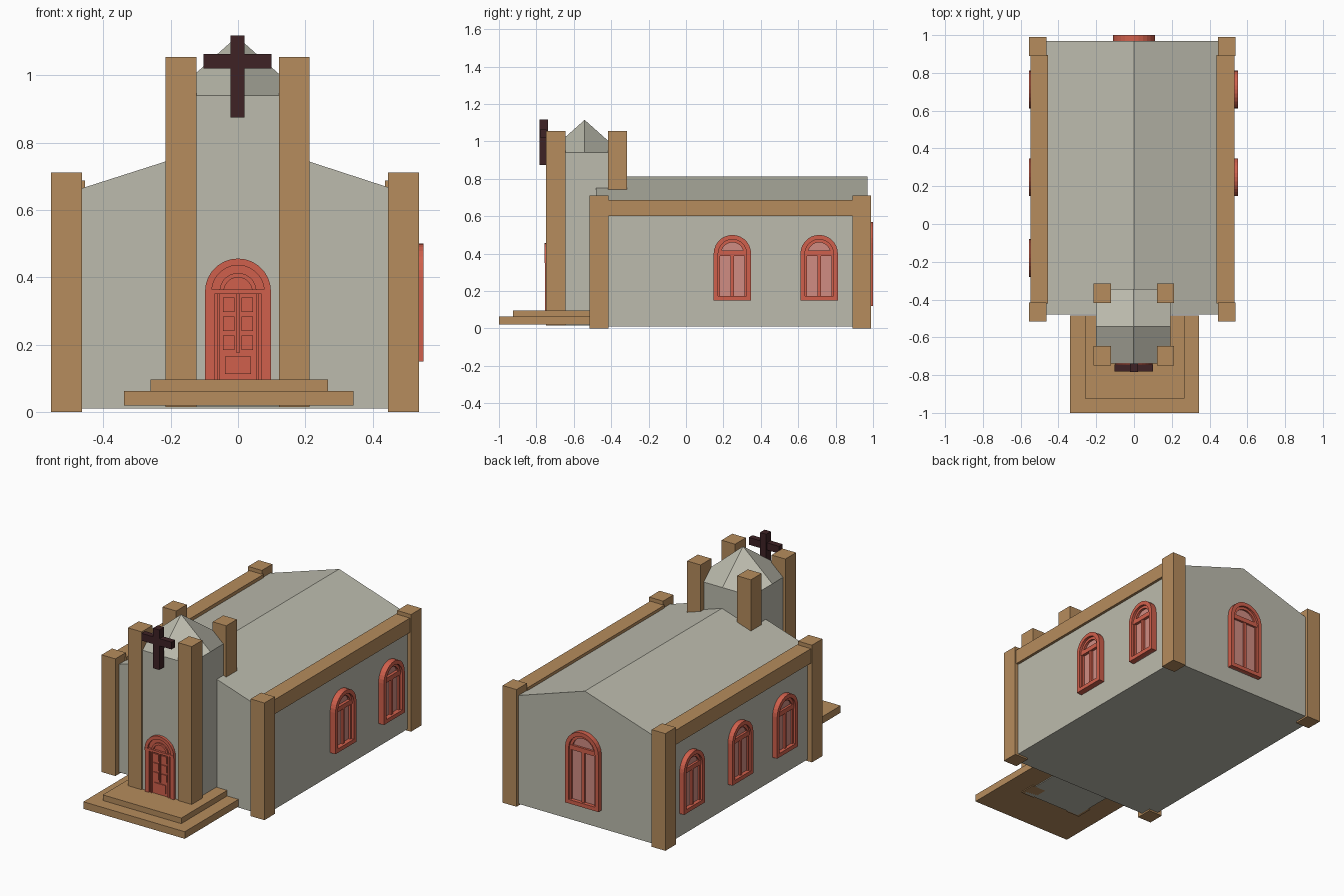
import bpy, bmesh, math
from mathutils import Vector

cube = bpy.data.objects.get("Cube")
if cube:
    bpy.data.objects.remove(cube, do_unlink=True)


def material(name, rgb):
    lin = [(c / 255 / 12.92) if c < 11 else ((c / 255 + 0.055) / 1.055) ** 2.4 for c in rgb]
    m = bpy.data.materials.new(name)
    m.use_nodes = True
    m.diffuse_color = (*lin, 1)
    m.node_tree.nodes["Principled BSDF"].inputs["Base Color"].default_value = (*lin, 1)
    return m


PLASTER = material("grey plaster", (188, 187, 173))
STONE = material("tan stone", (182, 140, 93))
RED = material("red paint", (208, 96, 76))
GLASS = material("pink glass", (208, 140, 130))
DARK = material("dark wood", (62, 34, 37))


def finish(bm, name, mats):
    bmesh.ops.recalc_face_normals(bm, faces=bm.faces)
    me = bpy.data.meshes.new(name)
    bm.to_mesh(me)
    bm.free()
    for m in mats:
        me.materials.append(m)
    ob = bpy.data.objects.new(name, me)
    bpy.context.collection.objects.link(ob)
    return ob


def extrude(bm, pts, offset, mat=0):
    """Prism from a closed outline swept along offset."""
    a = [bm.verts.new(p) for p in pts]
    b = [bm.verts.new(p + offset) for p in pts]
    faces = [bm.faces.new(a), bm.faces.new(b)]
    for i in range(len(a)):
        j = (i + 1) % len(a)
        faces.append(bm.faces.new((a[i], a[j], b[j], b[i])))
    for f in faces:
        f.material_index = mat


def box(name, x, y, z, mat):
    bm = bmesh.new()
    pts = [Vector((px, py, z[0])) for px, py in
           ((x[0], y[0]), (x[1], y[0]), (x[1], y[1]), (x[0], y[1]))]
    extrude(bm, pts, Vector((0, 0, z[1] - z[0])))
    return finish(bm, name, [mat])


def arch(r, bottom, spring, n=14):
    """Round-headed outline, open at the bottom."""
    curve = [(r * math.cos(math.pi * i / n), spring + r * math.sin(math.pi * i / n))
             for i in range(n + 1)]
    return [(r, bottom)] + curve + [(-r, bottom)]


class Joinery:
    """Builds door and window parts on a wall with a given outward normal."""

    def __init__(self, origin, normal):
        self.o, self.n = Vector(origin), Vector(normal)
        self.u = Vector((0, 0, 1)).cross(self.n)
        self.bm = bmesh.new()

    def at(self, p, d):
        return self.o + self.u * p[0] + Vector((0, 0, p[1])) + self.n * d

    def slab(self, outline, d, mat=0):
        extrude(self.bm, [self.at(p, -0.005) for p in outline], self.n * (d + 0.005), mat)

    def bar(self, u0, u1, v0, v1, d, mat=0):
        self.slab([(u0, v0), (u1, v0), (u1, v1), (u0, v1)], d, mat)

    def band(self, outer, inner, d):
        rows = [[self.bm.verts.new(self.at(p, e)) for p in line]
                for line, e in ((outer, -0.005), (outer, d), (inner, d), (inner, -0.005))]
        for a, b in zip(rows, rows[1:] + rows[:1]):
            for i in range(len(a) - 1):
                self.bm.faces.new((a[i], a[i + 1], b[i + 1], b[i]))
        for i in (0, -1):
            self.bm.faces.new([r[i] for r in rows])


def window(name, origin, normal, r, bottom, spring, d):
    w = Joinery(origin, normal)
    inner = r - 0.024
    w.slab(arch(inner + 0.004, bottom, spring), 0.008, 1)
    w.band(arch(r, bottom, spring), arch(inner, bottom, spring), d)
    w.band(arch(inner, spring, spring), arch(inner - 0.016, spring, spring), d * 0.6)
    w.bar(-inner, inner, spring - 0.012, spring + 0.016, d * 0.7)
    w.bar(-r, r, bottom, bottom + 0.024, d)
    w.bar(-0.009, 0.009, bottom, spring, d * 0.6)
    for s in (-1, 1):
        w.bar(s * inner, s * (inner - 0.01), bottom, spring, d * 0.6)
    finish(w.bm, name, [RED, GLASS])


# Hall: gabled profile swept along its length
hall = bmesh.new()
X0, X1 = -0.525, 0.515
gable = [(X0, 0.01), (X1, 0.01), (X1, 0.645), (0, 0.813), (X0, 0.645)]
extrude(hall, [Vector((x, -0.48, z)) for x, z in gable], Vector((0, 1.45, 0)))
finish(hall, "hall", [PLASTER])

# Corner posts and eaves beams
for side, (a, b) in (("right", (-0.555, -0.463)), ("left", (0.445, 0.538))):
    for end, y in (("front", (-0.515, -0.415)), ("back", (0.89, 0.99))):
        box(f"{end}_{side}_post", (a, b), y, (0, 0.711), STONE)
    beam = (-0.548, -0.455) if side == "right" else (0.437, 0.531)
    box(f"{side}_eaves_beam", beam, (-0.42, 0.895), (0.6, 0.688), STONE)

# Tower body and its four-part pointed roof
CX, CY, H = -0.003, -0.542, 0.197
TX, TY = (CX - H, CX + H), (CY - H, CY + H)
box("tower", TX, TY, (0.015, 0.94), PLASTER)
cap = bmesh.new()
tip = cap.verts.new((CX, CY, 1.115))
ring = []
for i in range(8):
    a = i * math.pi / 4
    dx, dy = round(math.cos(a)), round(math.sin(a))
    ring.append(cap.verts.new((CX + H * dx, CY + H * dy, 0.94)))
for i in range(0, 8, 2):
    cap.faces.new((tip, ring[i], ring[i + 1], ring[(i + 2) % 8]))
cap.faces.new(ring[::-1])
finish(cap, "tower_roof", [PLASTER])

# Tower pillars
for side, x in (("right", (-0.215, -0.123)), ("left", (0.122, 0.213))):
    box(f"front_{side}_pillar", x, (-0.748, -0.645), (0.015, 1.055), STONE)
    box(f"rear_{side}_pillar", x, (-0.417, -0.315), (0.6, 1.055), STONE)

# Entrance steps
box("lower_step", (-0.338, 0.343), (-1, -0.485), (0.02, 0.063), STONE)
box("upper_step", (-0.26, 0.267), (-0.925, -0.485), (0.063, 0.097), STONE)

# Cross on the tower front
box("cross_upright", (-0.022, 0.02), (-0.783, -0.738), (0.875, 1.118), DARK)
box("cross_arm", (-0.103, 0.1), (-0.78, -0.745), (1.02, 1.064), DARK)

# Side and back windows
for i, y in enumerate((0.248, 0.712)):
    window(f"left_window_{i + 1}", (X1, y, 0), (1, 0, 0), 0.1, 0.15, 0.4, 0.036)
for i, y in enumerate((-0.18, 0.248, 0.712)):
    window(f"right_window_{i + 1}", (X0, y, 0), (-1, 0, 0), 0.1, 0.15, 0.4, 0.031)
window("back_window", (0, 0.97, 0), (0, 1, 0), 0.112, 0.12, 0.458, 0.03)

# Arched double door with raised panels
door = Joinery((0, TY[0], 0), (0, -1, 0))
door.slab(arch(0.094, 0.097, 0.358), 0.005)
door.band(arch(0.098, 0.358, 0.358), arch(0.078, 0.358, 0.358), 0.017)
door.band(arch(0.055, 0.358, 0.358), arch(0.042, 0.358, 0.358), 0.013)
door.bar(-0.098, 0.098, 0.35, 0.364, 0.018)
for s in (-1, 1):
    door.bar(s * 0.098, s * 0.07, 0.097, 0.352, 0.015)
    door.bar(s * 0.062, s * 0.054, 0.097, 0.352, 0.012)
    for k in range(3):
        low = 0.185 + k * 0.056
        door.bar(s * 0.01, s * 0.044, low, low + 0.043, 0.011)
door.bar(-0.004, 0.004, 0.175, 0.352, 0.013)
door.bar(-0.038, 0.038, 0.113, 0.165, 0.011)
finish(door.bm, "front_door", [RED])
